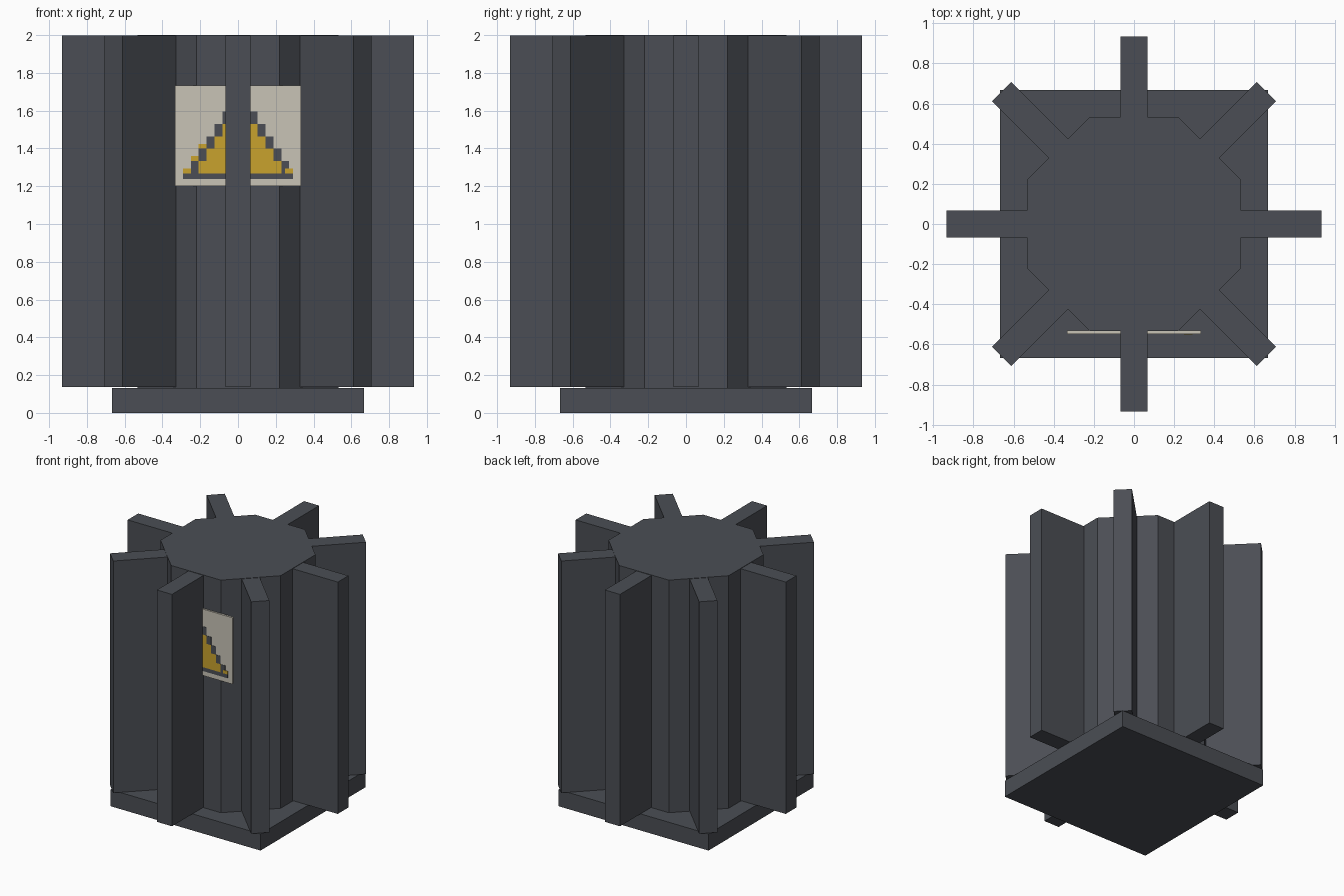
import bpy
from math import pi, cos, sin

cube = bpy.data.objects.get("Cube")
if cube:
    bpy.data.objects.remove(cube, do_unlink=True)


def material(name, rgb):
    m = bpy.data.materials.new(name)
    m.use_nodes = True
    color = (*rgb, 1)
    m.diffuse_color = color
    m.node_tree.nodes["Principled BSDF"].inputs["Base Color"].default_value = color
    return m


metal = material("dark grey metal", (0.070, 0.076, 0.089))
cream = material("cream sign", (0.58, 0.55, 0.47))
yellow = material("warning yellow", (0.58, 0.36, 0.026))


def box(name, low, high, mat, turn=0):
    """Box between two corners, turned about the z axis of the model."""
    mid = [(a + b) / 2 for a, b in zip(low, high)]
    x, y = mid[0], mid[1]
    loc = (x * cos(turn) - y * sin(turn), x * sin(turn) + y * cos(turn), mid[2])
    bpy.ops.mesh.primitive_cube_add(size=1, location=loc, rotation=(0, 0, turn))
    ob = bpy.context.object
    ob.name = name
    ob.scale = [b - a for a, b in zip(low, high)]
    ob.data.materials.append(mat)
    return ob


# Square base and octagonal core
BASE, TOP, APOTHEM = 0.133, 2.0, 0.533
box("base", (-0.667, -0.667, 0), (0.667, 0.667, BASE), metal)
bpy.ops.mesh.primitive_cylinder_add(
    vertices=8, radius=APOTHEM / cos(pi / 8), depth=TOP - BASE,
    location=(0, 0, (TOP + BASE) / 2), rotation=(0, 0, pi / 8))
core = bpy.context.object
core.name = "core"
core.data.materials.append(metal)

# Eight radial cooling fins
for i in range(8):
    box(f"fin_{i + 1}", (0.4, -0.067, BASE + 0.003), (0.933, 0.067, TOP - 0.003),
        metal, i * pi / 4)

# Sign board, split by the front fin
FACE = -0.547
box("sign_board", (-0.333, FACE, 1.2), (0.333, -0.53, 1.733), cream)


def paint(name, x0, x1, z0, z1, mat, lift=0.002):
    box(name, (x0, FACE - lift, z0), (x1, FACE + 0.001, z1), mat)


# Stepped warning triangle: yellow filling with a dark outline
CELL, RISE, FOOT = 0.0417, 0.0653, 1.268
paint("triangle_base_line", -0.292, 0.292, 1.237, FOOT, metal)
for i in range(5):
    left, right = -0.25 + i * CELL, 0.271 - i * CELL
    z0, z1 = FOOT + i * RISE, FOOT + (i + 1) * RISE
    paint("triangle_fill", left + CELL, right - CELL, z0, z1, yellow)
    paint("triangle_left_outline", left, left + CELL, z0, z1, metal)
    paint("triangle_right_outline", right - CELL, right, z0, z1, metal)
    if i < 3:
        paint("triangle_left_corner", left - CELL, left, z0, z0 + 0.026, yellow)
paint("triangle_right_corner", 0.25, 0.292, FOOT, FOOT + 0.026, yellow, 0.003)
